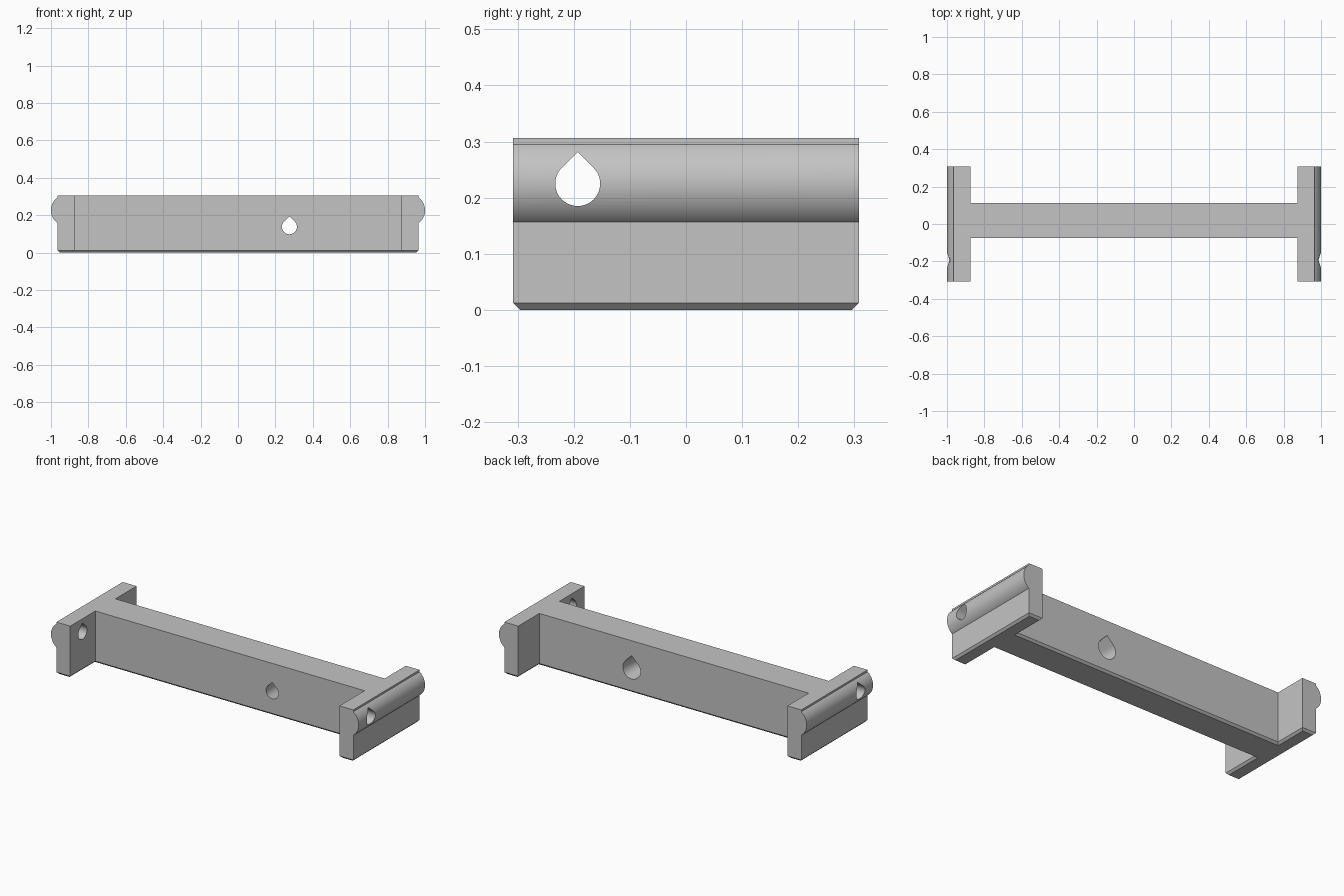
import bpy, bmesh
from math import sin, cos, pi, asin, radians
from mathutils import Vector

cube = bpy.data.objects.get("Cube")
if cube:
    bpy.data.objects.remove(cube, do_unlink=True)

TOP, CHAMFER = 0.306, 0.012
ARM_IN, ARM_OUT, ARM_Y = 0.875, 0.965, 0.308
WEB_FRONT, WEB_BACK = -0.075, 0.112

grey = bpy.data.materials.new("plain grey")
grey.use_nodes = True
grey.diffuse_color = (0.55, 0.55, 0.55, 1)
grey.node_tree.nodes["Principled BSDF"].inputs["Base Color"].default_value = (0.55, 0.55, 0.55, 1)


def to_object(name, bm):
    bmesh.ops.recalc_face_normals(bm, faces=bm.faces)
    mesh = bpy.data.meshes.new(name)
    bm.to_mesh(mesh)
    bm.free()
    mesh.materials.append(grey)
    obj = bpy.data.objects.new(name, mesh)
    bpy.context.collection.objects.link(obj)
    return obj


def loft(name, ring_a, ring_b):
    """Closed solid between two matching rings of points."""
    bm = bmesh.new()
    a = [bm.verts.new(p) for p in ring_a]
    b = [bm.verts.new(p) for p in ring_b]
    bm.faces.new(a)
    bm.faces.new(b)
    for i in range(len(a)):
        j = (i + 1) % len(a)
        bm.faces.new((a[i], a[j], b[j], b[i]))
    return to_object(name, bm)


def combine(target, tool, operation):
    mod = target.modifiers.new(operation, 'BOOLEAN')
    mod.operation, mod.solver, mod.object = operation, 'EXACT', tool
    bpy.context.view_layer.objects.active = target
    bpy.ops.object.modifier_apply(modifier=mod.name)
    bpy.data.objects.remove(tool, do_unlink=True)


def teardrop(radius, steps=36):
    """Circle with a pointed top, sides at 45 degrees."""
    pts = []
    for i in range(steps + 1):
        t = radians(135 + 270 * i / steps)
        pts.append((radius * cos(t), radius * sin(t)))
    return pts + [(0, radius * 2 ** 0.5)]


# H-shaped body: plan outline, extruded, with a chamfered underside
half = [(ARM_IN, WEB_FRONT), (ARM_IN, -ARM_Y), (ARM_OUT, -ARM_Y),
        (ARM_OUT, ARM_Y), (ARM_IN, ARM_Y), (ARM_IN, WEB_BACK)]
outline = half + [(-x, y) for x, y in reversed(half)]
body = loft("cross_beam", [(x, y, 0) for x, y in outline], [(x, y, TOP) for x, y in outline])
bm = bmesh.new()
bm.from_mesh(body.data)
rim = [e for e in bm.edges if all(v.co.z < 0.001 for v in e.verts)]
bmesh.ops.bevel(bm, geom=rim, offset=CHAMFER, segments=1, affect='EDGES')
bm.to_mesh(body.data)
bm.free()

# Rounded rails along the outer side of each end
RAIL_Z, RAIL_HALF, BULGE = 0.226, 0.069, 0.035
R = (RAIL_HALF ** 2 + BULGE ** 2) / (2 * BULGE)
spread = asin(RAIL_HALF / R)
arc = [(1 - R + R * cos(t), RAIL_Z + R * sin(t))
       for t in (spread * (i / 12 - 1) for i in range(25))]
section = [(ARM_OUT - 0.03, arc[0][1])] + arc + [(ARM_OUT - 0.03, arc[-1][1])]
for side in (-1, 1):
    rail = loft("rail", [(side * x, -ARM_Y, z) for x, z in section],
                [(side * x, ARM_Y, z) for x, z in section])
    combine(body, rail, 'UNION')

# Teardrop holes through both ends
drop = teardrop(0.04)
for side in (-1, 1):
    cutter = loft("end_hole", [(side * 0.8, -0.193 + u, 0.225 + v) for u, v in drop],
                  [(side * 1.1, -0.193 + u, 0.225 + v) for u, v in drop])
    combine(body, cutter, 'DIFFERENCE')

# Tapered teardrop hole through the web, wider at the back
def web_ring(y):
    r = 0.04 + 0.017 * (y - WEB_FRONT) / (WEB_BACK - WEB_FRONT)
    return [(0.275 + u, y, 0.138 + v) for u, v in teardrop(r)]


combine(body, loft("web_hole", web_ring(-0.1), web_ring(0.14)), 'DIFFERENCE')

# Smooth the curved surfaces, keep the edges sharp
bpy.ops.object.select_all(action='DESELECT')
body.select_set(True)
bpy.context.view_layer.objects.active = body
bpy.ops.object.shade_smooth_by_angle(angle=radians(25))
